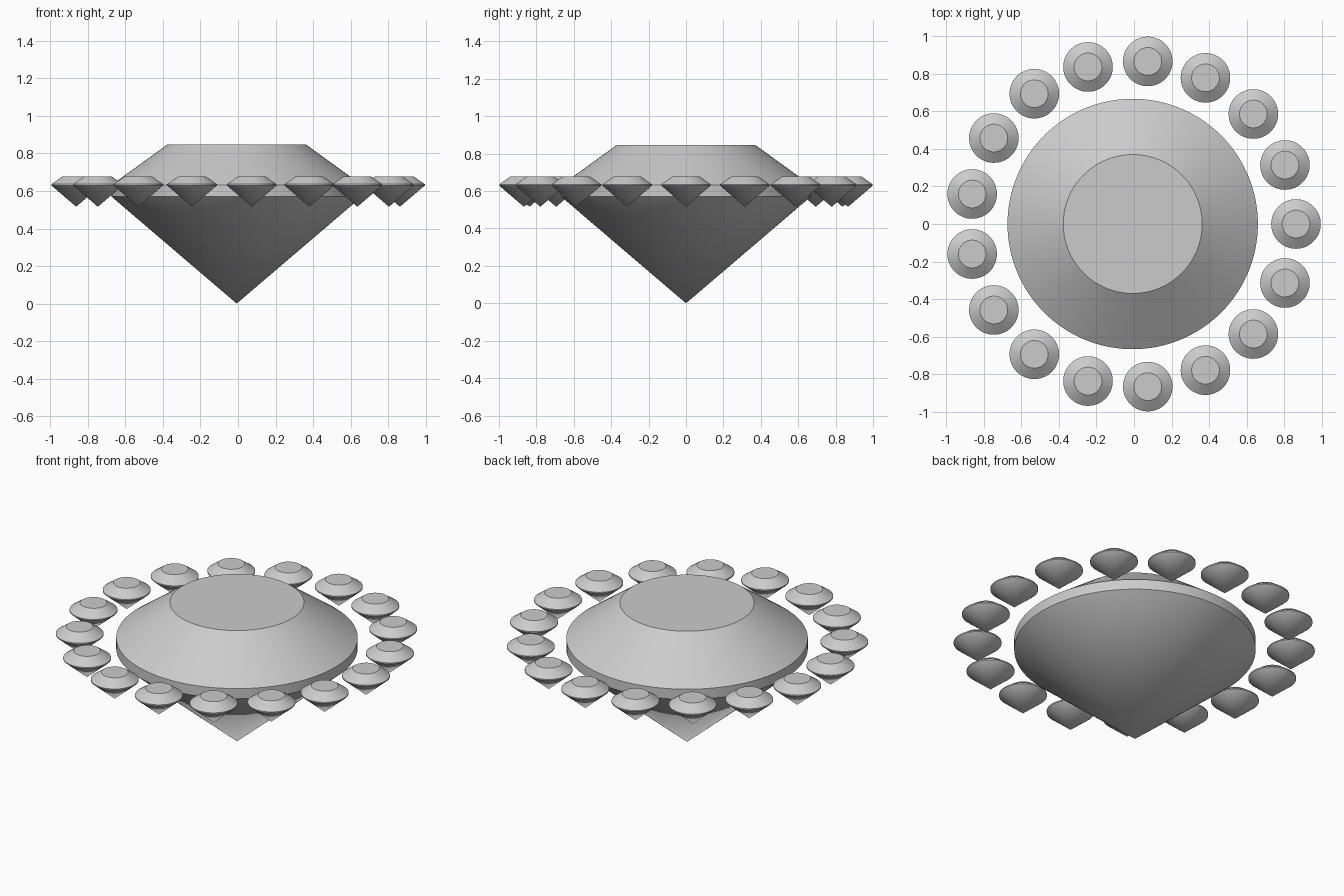
import bpy, bmesh, math
from mathutils import Matrix

cube = bpy.data.objects.get("Cube")
if cube:
    bpy.data.objects.remove(cube, do_unlink=True)

grey = bpy.data.materials.new("stone_grey")
grey.use_nodes = True
colour = (0.6, 0.6, 0.6, 1)
grey.diffuse_color = colour
grey.node_tree.nodes["Principled BSDF"].inputs["Base Color"].default_value = colour

CENTRE_X = -0.007


def gem_mesh(name, profile, segments):
    """Turn a (radius, z) profile about the z axis, from culet to table."""
    bm = bmesh.new()
    verts = [bm.verts.new((r, 0, z)) for r, z in profile]
    edges = [bm.edges.new(pair) for pair in zip(verts, verts[1:])]
    bmesh.ops.spin(bm, geom=verts + edges, cent=(0, 0, 0), axis=(0, 0, 1),
                   angle=math.tau, steps=segments)
    bmesh.ops.remove_doubles(bm, verts=bm.verts, dist=0.00005)
    # flat table on top
    rim = [e for e in bm.edges if e.is_boundary]
    bmesh.ops.contextual_create(bm, geom=rim)
    bmesh.ops.recalc_face_normals(bm, faces=bm.faces)
    mesh = bpy.data.meshes.new(name)
    bm.to_mesh(mesh)
    bm.free()
    mesh.materials.append(grey)
    return mesh


def place(name, mesh, location):
    obj = bpy.data.objects.new(name, mesh)
    bpy.context.collection.objects.link(obj)
    obj.location = location
    return obj


def smooth(obj):
    bpy.ops.object.select_all(action="DESELECT")
    obj.select_set(True)
    bpy.context.view_layer.objects.active = obj
    bpy.ops.object.shade_smooth_by_angle(angle=math.radians(25))


# Large centre gem: pavilion, girdle, crown, table
large = gem_mesh("centre_gem", [(0, 0), (0.667, 0.57), (0.667, 0.632), (0.37, 0.847)], 128)
smooth(place("centre_gem", large, (CENTRE_X, 0, 0)))

# Ring of small gems sharing one mesh
COUNT, RING = 17, 0.87
small = gem_mesh("small_gem", [(0, 0), (0.132, 0.113), (0.132, 0.12), (0.074, 0.161)], 64)
for i in range(COUNT):
    turn = Matrix.Rotation(math.tau * i / COUNT, 4, "Z")
    spot = turn @ Matrix.Translation((RING, 0, 0.516))
    x, y, z = spot.translation
    gem = place(f"small_gem_{i + 1}", small, (x + CENTRE_X, y, z))
    if i == 0:
        smooth(gem)
